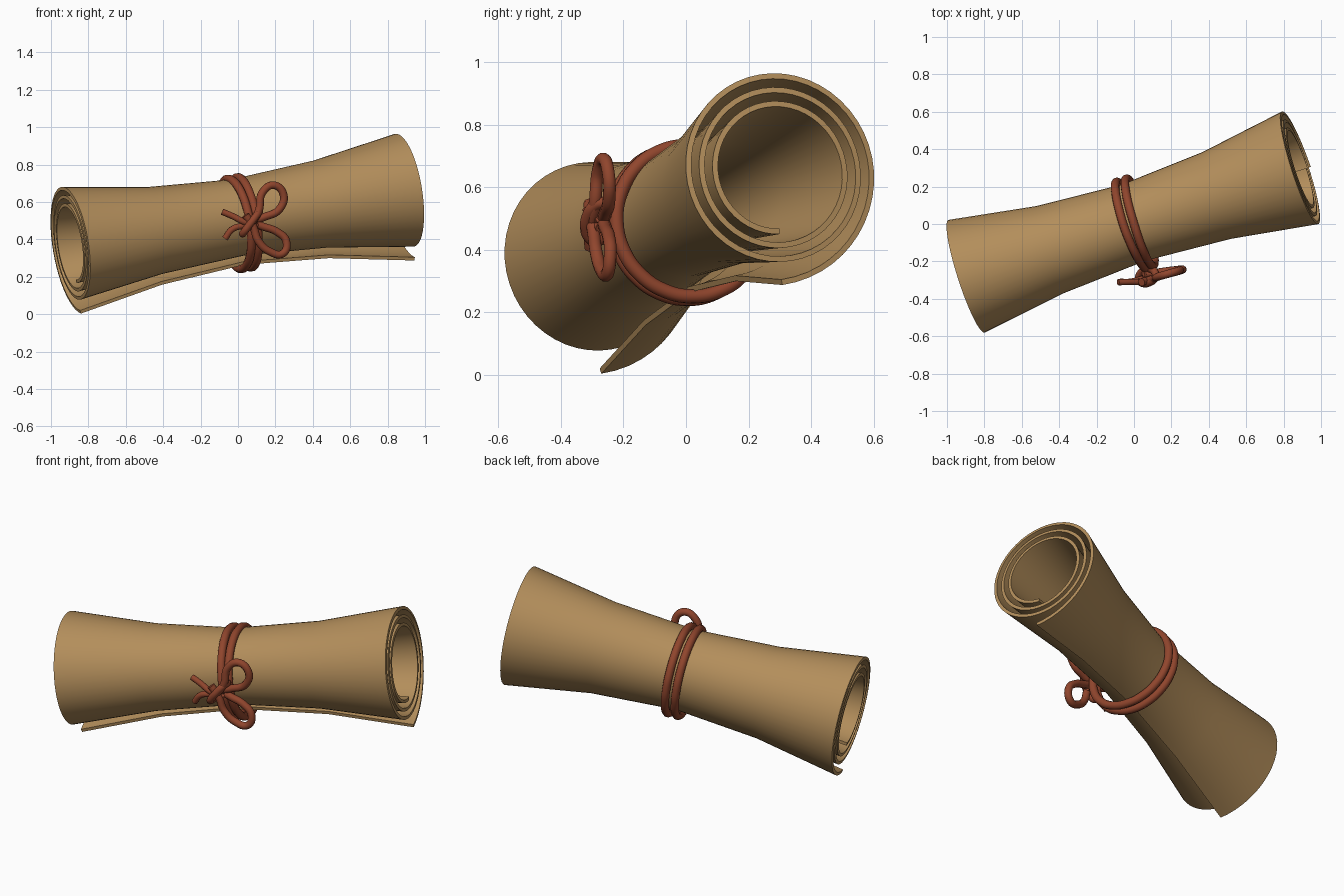
import bpy, bmesh, math
from mathutils import Matrix, Vector

cube = bpy.data.objects.get("Cube")
if cube:
    bpy.data.objects.remove(cube, do_unlink=True)


def material(name, rgb):
    m = bpy.data.materials.new(name)
    m.use_nodes = True
    m.diffuse_color = (*rgb, 1)
    m.node_tree.nodes["Principled BSDF"].inputs["Base Color"].default_value = (*rgb, 1)
    return m


parchment = material("parchment", (0.45, 0.27, 0.105))
red_cord = material("red cord", (0.28, 0.06, 0.026))

# Tilted frame of the roll: local x runs along its axis
frame = (Matrix.Translation((0, 0, 0.51)) @ Matrix.Rotation(math.radians(18), 4, 'Z')
         @ Matrix.Rotation(math.radians(-8.6), 4, 'Y'))


def activate(ob):
    bpy.ops.object.select_all(action='DESELECT')
    ob.select_set(True)
    bpy.context.view_layer.objects.active = ob


# Parchment: a three-turn spiral, narrow at the waist, with a lifted outer edge
TURNS, STEPS = 3, 48
stations = [(-0.95, 1.0), (-0.475, 0.765), (0, 0.665), (0.475, 0.765), (0.95, 1.0)]
bm = bmesh.new()
rows = []
for x, scale in stations:
    row = []
    for i in range(TURNS * STEPS + 1):
        turn = i / STEPS
        lift = max(0, (turn - 2.78) / 0.22)
        radius = (0.195 + 0.045 * turn + 0.03 * lift ** 2) * scale
        angle = -math.pi / 2 - turn * math.tau
        row.append(bm.verts.new((x, radius * math.cos(angle), radius * math.sin(angle))))
    rows.append(row)
for a, b in zip(rows, rows[1:]):
    for i in range(len(a) - 1):
        bm.faces.new((a[i], a[i + 1], b[i + 1], b[i]))
mesh = bpy.data.meshes.new("parchment_roll")
bm.to_mesh(mesh)
bm.free()
roll = bpy.data.objects.new("parchment_roll", mesh)
bpy.context.collection.objects.link(roll)
mesh.materials.append(parchment)
roll.matrix_world = frame
solid = roll.modifiers.new("thickness", 'SOLIDIFY')
solid.thickness = 0.018
solid.offset = 0
activate(roll)
bpy.ops.object.modifier_apply(modifier=solid.name)
bpy.ops.object.shade_smooth_by_angle(angle=math.radians(40))


def cord(name, points, radius=0.02, cyclic=False, matrix=None):
    """Round cord through the points, closed at the ends."""
    data = bpy.data.curves.new(name, 'CURVE')
    data.dimensions = '3D'
    data.bevel_depth = radius
    data.bevel_resolution = 3
    data.resolution_u = 8
    data.use_fill_caps = True
    spline = data.splines.new('BEZIER')
    spline.bezier_points.add(len(points) - 1)
    for p, co in zip(spline.bezier_points, points):
        p.co = co
        p.handle_left_type = p.handle_right_type = 'AUTO'
    spline.use_cyclic_u = cyclic
    ob = bpy.data.objects.new(name, data)
    bpy.context.collection.objects.link(ob)
    if matrix:
        ob.matrix_world = matrix
    data.materials.append(red_cord)
    activate(ob)
    bpy.ops.object.convert(target='MESH')
    bpy.ops.object.shade_smooth_by_angle(angle=math.radians(50))
    return ob


# Two wraps of cord around the waist, drawn together toward the knot
for side, label in ((-1, "right"), (1, "left")):
    ring = []
    for i in range(16):
        a = math.tau * i / 16
        front = max(0, -math.cos(a))
        ring.append((0.005 + side * (0.028 - 0.008 * front),
                     0.243 * math.cos(a), -0.024 + 0.243 * math.sin(a)))
    cord("wrap_" + label, ring, 0.023, True, frame)


def bow_point(x, z, out=0.0):
    """Point on the slanted plane of the bow."""
    return Vector((x, -0.28 + 0.2 * (x - 0.07) - out, z))


# Bow loops
upper = [(0.05, 0.46), (0.11, 0.55), (0.13, 0.65), (0.19, 0.69), (0.243, 0.64),
         (0.22, 0.56), (0.14, 0.52), (0.05, 0.49)]
lower = [(0.04, 0.53), (0.08, 0.47), (0.11, 0.39), (0.17, 0.335), (0.24, 0.325),
         (0.258, 0.39), (0.21, 0.44), (0.13, 0.47), (0.05, 0.5)]
for label, path in (("upper", upper), ("lower", lower)):
    n = len(path) - 1
    cord("bow_loop_" + label,
         [bow_point(x, z, 0.025 - 0.04 * i / n) for i, (x, z) in enumerate(path)], 0.021)

# Loose ends
cord("tail_upper", [bow_point(x, z, o) for x, z, o in
                    ((0.1, 0.47, 0), (0.04, 0.49, 0.02), (-0.03, 0.525, 0.01), (-0.085, 0.548, 0))], 0.017)
cord("tail_lower", [bow_point(x, z, o) for x, z, o in
                    ((0.1, 0.5, 0), (0.03, 0.475, 0.01), (-0.03, 0.455, 0.01), (-0.07, 0.405, 0))], 0.017)

# Knot: a small band binding the crossing strands
knot = []
for i in range(10):
    a = math.tau * i / 10
    knot.append(bow_point(0.07 + 0.045 * math.cos(a), 0.49 + 0.06 * math.cos(a), 0.038 * math.sin(a)))
cord("knot_band", knot, 0.02, True)
